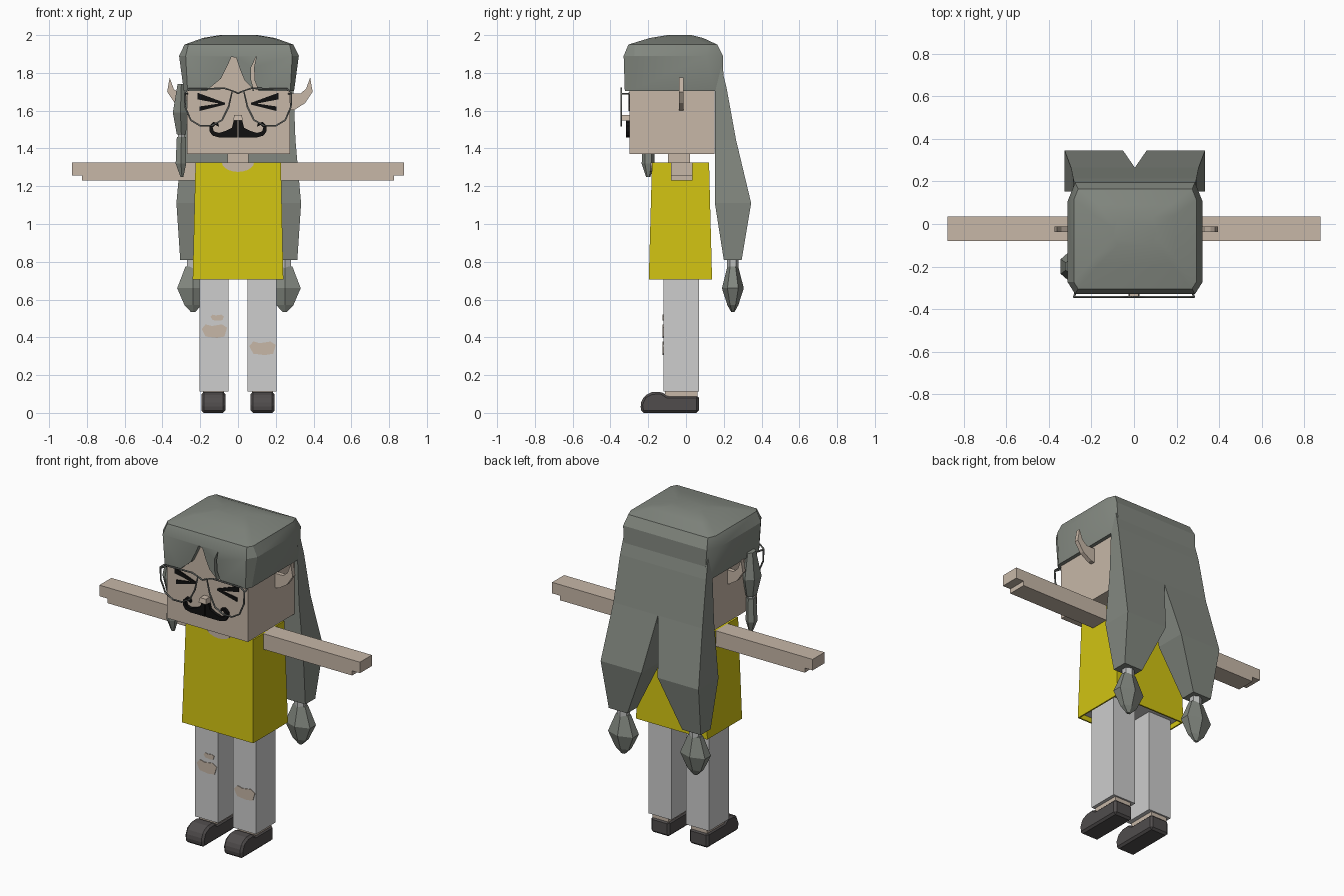
import bpy
import bmesh
import math

if "Cube" in bpy.data.objects:
    bpy.data.objects.remove(bpy.data.objects["Cube"], do_unlink=True)


def material(name, red, green, blue):
    mat = bpy.data.materials.new(name)
    mat.use_nodes = True
    colour = (red, green, blue, 1)
    mat.diffuse_color = colour
    mat.node_tree.nodes["Principled BSDF"].inputs["Base Color"].default_value = colour
    return mat


SKIN = material("skin", .57, .475, .39)
HAIR = material("grey_hair", .225, .245, .215)
YELLOW = material("yellow_cloth", .64, .55, .006)
PANTS = material("pale_trousers", .61, .61, .61)
SHOE = material("dark_shoe", .08, .073, .073)
BLACK = material("black", .005, .005, .005)
TIE = material("hair_tie", .5, .51, .5)
FRAME = material("glasses_frame", .16, .17, .16)


def loft(name, mat, rings):
    """Closed solid through rings that all have the same point count."""
    bm = bmesh.new()
    loops = [[bm.verts.new(p) for p in ring] for ring in rings]
    n = len(loops[0])
    for low, high in zip(loops, loops[1:]):
        for i in range(n):
            j = (i + 1) % n
            bm.faces.new((low[i], low[j], high[j], high[i]))
    bm.faces.new(loops[0])
    bm.faces.new(loops[-1])
    bmesh.ops.recalc_face_normals(bm, faces=bm.faces)
    mesh = bpy.data.meshes.new(name)
    bm.to_mesh(mesh)
    bm.free()
    mesh.materials.append(mat)
    obj = bpy.data.objects.new(name, mesh)
    bpy.context.collection.objects.link(obj)
    return obj


def ring(x, y, z, rx, ry, sides):
    grow = 1 / math.cos(math.pi / sides)
    angles = [(i + .5) * math.tau / sides for i in range(sides)]
    return [(x + rx * grow * math.cos(a), y + ry * grow * math.sin(a), z) for a in angles]


def stack(name, mat, sections, sides=4):
    return loft(name, mat, [ring(*s, sides) for s in sections])


def rect(x0, x1, y0, y1, z):
    return [(x0, y0, z), (x1, y0, z), (x1, y1, z), (x0, y1, z)]


def box(name, mat, x0, x1, y0, y1, z0, z1):
    return loft(name, mat, [rect(x0, x1, y0, y1, z0), rect(x0, x1, y0, y1, z1)])


def prism(name, mat, outline, y0, y1, side=1, shift=0):
    """Extrude an x-z outline along y, mirrored when side is -1."""
    return loft(name, mat, [[(side * x + shift, y, z) for x, z in outline] for y in (y0, y1)])


def select(obj):
    bpy.ops.object.select_all(action='DESELECT')
    obj.select_set(True)
    bpy.context.view_layer.objects.active = obj


def wire(name, mat, points, closed=False):
    curve = bpy.data.curves.new(name, 'CURVE')
    curve.dimensions = '3D'
    curve.bevel_depth = .005
    curve.bevel_resolution = 1
    spline = curve.splines.new('POLY')
    spline.points.add(len(points) - 1)
    for point, co in zip(spline.points, points):
        point.co = (*co, 1)
    spline.use_cyclic_u = closed
    curve.materials.append(mat)
    obj = bpy.data.objects.new(name, curve)
    bpy.context.collection.objects.link(obj)
    select(obj)
    bpy.ops.object.convert(target='MESH')


# Head, neck, nose
box("head", SKIN, -.27, .275, -.298, .15, 1.37, 1.9)
box("neck", SKIN, -.055, .055, -.095, .02, 1.28, 1.38)
stack("nose", SKIN, [(0, -.318, 1.548, .026, .025), (0, -.318, 1.577, .02, .02)])


# Hair cap: chamfered rings that close in towards the crown
def cap_ring(z, half, front, back, cut):
    corner = [(half, front + cut * 1.6), (half, back - cut * 2.5),
              (half - cut, back), (cut - half, back),
              (-half, back - cut * 2.5), (-half, front + cut * 1.6),
              (cut - half, front), (half - cut, front)]
    return [(x + .005, y, z) for x, y in corner]


cap = loft("hair_cap", HAIR, [
    cap_ring(1.705, .292, -.324, .2, .02), cap_ring(1.89, .317, -.33, .195, .035),
    cap_ring(1.95, .288, -.305, .165, .02), cap_ring(1.985, .19, -.19, .09, .02),
    cap_ring(2.0, .1, -.1, .03, .02)])

# Openings in the fringe
openings = [
    [(-.18, 1.69), (-.15, 1.72), (-.09, 1.77), (-.055, 1.84), (-.035, 1.885),
     (-.01, 1.88), (.01, 1.82), (.035, 1.76), (.075, 1.72), (.08, 1.69)],
    [(.09, 1.69), (.07, 1.76), (.07, 1.83), (.098, 1.89),
     (.085, 1.83), (.088, 1.76), (.115, 1.69)]]
for outline in openings:
    cutter = prism("fringe_cutter", HAIR, outline, -.5, -.29)
    cutter.hide_render = True
    mod = cap.modifiers.new("opening", 'BOOLEAN')
    mod.operation = 'DIFFERENCE'
    mod.solver = 'EXACT'
    mod.object = cutter
    select(cap)
    bpy.ops.object.modifier_apply(modifier=mod.name)
    bpy.data.objects.remove(cutter, do_unlink=True)
select(cap)
bpy.ops.object.shade_smooth_by_angle(angle=math.radians(25))

for side, word in ((1, "left"), (-1, "right")):
    # Long tail of hair, split at the back, with tie and tuft
    tail = [(0, .28, .06, .17, 1.9), (0, .29, .153, .215, 1.72), (0, .3, .153, .265, 1.445),
            (.055, .33, .153, .345, 1.11), (.185, .31, .2, .295, .81)]
    loft(word + "_hair_tail", HAIR, [
        rect(side * a + .004, side * b + .004, c, d, z) for a, b, c, d, z in tail])
    mid = side * .243 + .005
    stack(word + "_tail_tie", TIE, [(mid, .248, .765, .032, .027), (mid, .248, .815, .032, .027)], 6)
    stack(word + "_tail_tuft", HAIR, [
        (mid, .248, .775, .04, .025), (mid, .248, .66, .084, .05),
        (mid, .248, .57, .045, .025), (mid, .248, .535, .012, .008)], 6)

    # Pointed ear
    prism(word + "_ear", SKIN, [
        (.25, 1.6), (.29, 1.605), (.345, 1.64), (.385, 1.7), (.372, 1.775),
        (.35, 1.715), (.32, 1.69), (.25, 1.69)], -.038, -.012, side, .01)

    # Squeezed-shut eye
    prism(word + "_eye_upper", BLACK, [(.215, 1.695), (.215, 1.66), (.07, 1.632), (.07, 1.642)],
          -.304, -.296, side)
    prism(word + "_eye_lower", BLACK, [(.205, 1.622), (.205, 1.598), (.07, 1.632), (.07, 1.642)],
          -.304, -.296, side)

    # Curled moustache half
    prism(word + "_moustache", BLACK, [
        (.003, 1.548), (.022, 1.548), (.032, 1.51), (.06, 1.495), (.1, 1.482), (.128, 1.49),
        (.134, 1.51), (.12, 1.525), (.1, 1.515), (.105, 1.535), (.13, 1.54), (.15, 1.52),
        (.15, 1.49), (.135, 1.468), (.1, 1.458), (.003, 1.458)], -.317, -.296, side)

    # Glasses rim and hinge
    rim = [(.03, 1.705), (.07, 1.718), (.26, 1.715), (.283, 1.695), (.28, 1.62),
           (.25, 1.55), (.2, 1.52), (.14, 1.52), (.085, 1.55), (.05, 1.62)]
    wire(word + "_glasses_rim", FRAME, [(side * x, -.343, z) for x, z in rim], True)
    wire(word + "_glasses_hinge", FRAME, [(side * .282, -.343, 1.69), (side * .268, -.297, 1.69)])

    # Arm with a stepped hand
    prism(word + "_arm", SKIN, [
        (.2, 1.23), (.825, 1.23), (.825, 1.258), (.878, 1.258), (.878, 1.325), (.2, 1.325)],
        -.08, .035, side)

    # Leg, ankle and shoe
    xs = sorted((side * .05, side * .205))
    box(word + "_trouser_leg", PANTS, *xs, -.12, .07, .112, .76)
    ankle = side * .13
    box(word + "_ankle", SKIN, ankle - .055, ankle + .055, -.11, .06, .06, .115)
    profile = [(-.235, 0), (.068, 0), (.068, .092), (-.1, .092), (-.13, .112),
               (-.18, .11), (-.222, .09), (-.242, .045)]
    shoe = loft(word + "_shoe", SHOE, [[(ankle + dx, y, z) for y, z in profile] for dx in (-.063, .063)])
    bevel = shoe.modifiers.new("soft_edges", 'BEVEL')
    bevel.width = .012
    bevel.segments = 1

wire("glasses_bridge", FRAME, [(-.03, -.343, 1.705), (0, -.343, 1.692), (.03, -.343, 1.705)])

# Braided lock beside the right cheek
stack("side_lock", HAIR, [
    (-.3, -.2, 1.74, .02, .03), (-.305, -.2, 1.59, .04, .06), (-.3, -.2, 1.475, .024, .035)], 6)
stack("side_lock_tie", TIE, [(-.3, -.2, 1.455, .018, .022), (-.3, -.2, 1.48, .018, .022)], 6)
stack("side_lock_tuft", HAIR, [
    (-.3, -.2, 1.46, .024, .025), (-.302, -.2, 1.32, .028, .03), (-.297, -.2, 1.25, .008, .01)], 6)

# Dress, with a recessed underside showing the trousers
dress = loft("dress", YELLOW, [
    rect(-.24, .24, -.197, .138, .705), rect(-.225, .227, -.18, .122, 1.325)])
dress.data.materials.append(PANTS)
bm = bmesh.new()
bm.from_mesh(dress.data)
bm.faces.ensure_lookup_table()
under = min(bm.faces, key=lambda f: f.calc_center_median().z)
bmesh.ops.inset_region(bm, faces=[under], thickness=.012)
walls = bmesh.ops.extrude_discrete_faces(bm, faces=[under])["faces"]
for face in walls:
    face.material_index = 1
    bmesh.ops.translate(bm, verts=face.verts, vec=(0, 0, .03))
bm.to_mesh(dress.data)
bm.free()

# Round neckline
arc = [math.pi * i / 10 for i in range(11)]
prism("neckline", SKIN, [(.085 * math.cos(a), 1.326 - .05 * math.sin(a)) for a in arc], -.187, -.178)

# Torn knees
for name, x, z, rx, rz in (("right_knee_tear", -.125, .433, .067, .036),
                           ("right_thigh_tear", -.11, .504, .035, .016),
                           ("left_knee_tear", .13, .342, .07, .036)):
    shape = [(-1, .3), (-.7, 1), (-.2, .75), (.6, 1), (1, .5), (.8, -.8), (.2, -1), (-.7, -.8)]
    prism(name, SKIN, [(x + rx * u, z + rz * v) for u, v in shape], -.124, -.117)
